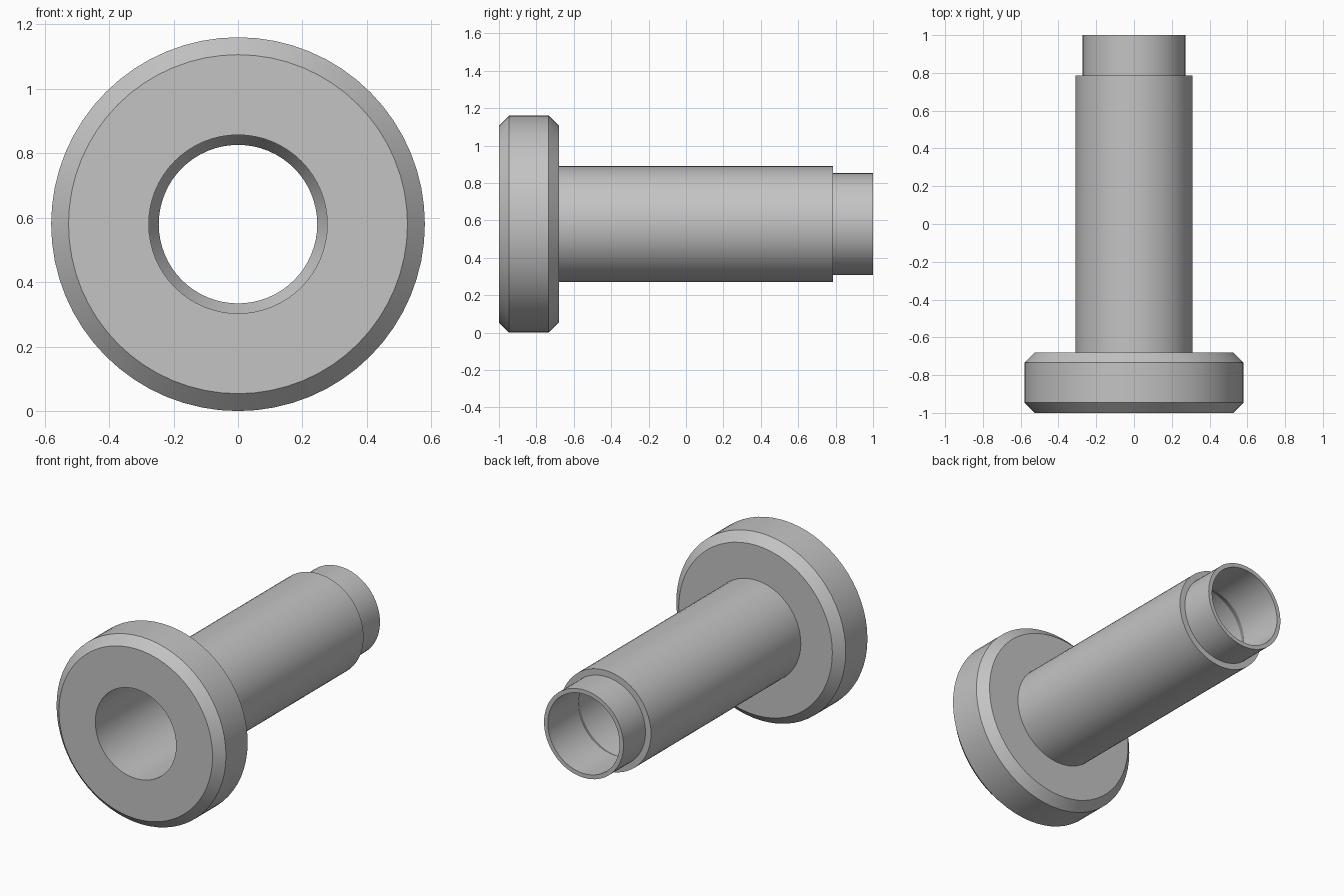
import bpy, bmesh, math
from mathutils import Matrix, Vector

cube = bpy.data.objects.get("Cube")
if cube:
    bpy.data.objects.remove(cube, do_unlink=True)

AXIS_HEIGHT = 0.58
SEGMENTS = 64

grey = bpy.data.materials.new("plain grey")
grey.use_nodes = True
colour = (0.55, 0.55, 0.55, 1)
grey.diffuse_color = colour
grey.node_tree.nodes["Principled BSDF"].inputs["Base Color"].default_value = colour


def lathe(name, profile):
    """Spin a closed (radius, y) outline around the lengthwise axis."""
    bm = bmesh.new()
    verts = [bm.verts.new((r, y, 0)) for r, y in profile]
    edges = [bm.edges.new((v, verts[i - 1])) for i, v in enumerate(verts)]
    bmesh.ops.spin(bm, geom=verts + edges, cent=(0, 0, 0), axis=(0, 1, 0),
                   angle=math.tau, steps=SEGMENTS, use_merge=True)
    bmesh.ops.remove_doubles(bm, verts=bm.verts, dist=0.0005)
    bmesh.ops.recalc_face_normals(bm, faces=bm.faces)
    bm.transform(Matrix.Translation(Vector((0, 0, AXIS_HEIGHT))))
    mesh = bpy.data.meshes.new(name)
    bm.to_mesh(mesh)
    bm.free()
    mesh.materials.append(grey)
    obj = bpy.data.objects.new(name, mesh)
    bpy.context.collection.objects.link(obj)
    bpy.ops.object.select_all(action='DESELECT')
    obj.select_set(True)
    bpy.context.view_layer.objects.active = obj
    bpy.ops.object.shade_smooth_by_angle(angle=math.radians(22))
    return obj


bore, neck_bore = 0.277, 0.246
body, neck = 0.31, 0.272
flange, bevel = 0.58, 0.054

lathe("flanged_sleeve", [
    # chamfered flange
    (bore, -1), (flange - bevel, -1), (flange, -1 + bevel),
    (flange, -0.68 - bevel), (flange - bevel, -0.68),
    # tube body and stepped neck
    (body, -0.68), (body, 0.785), (neck, 0.785), (neck, 1),
    # inner bore with a conical reduction
    (neck_bore, 1), (neck_bore, 0.7), (bore, 0.645),
])
